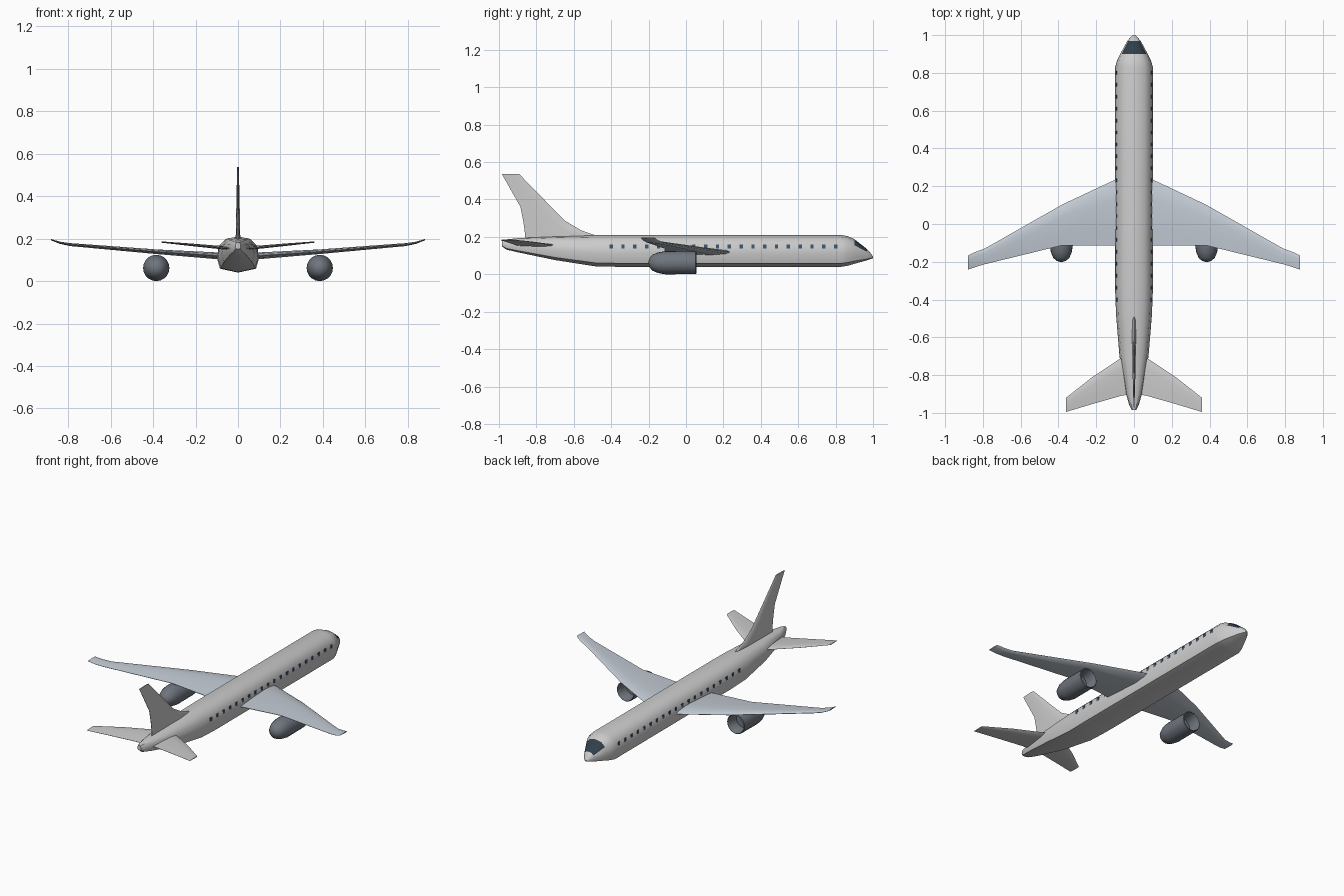
import bpy, bmesh, math

if "Cube" in bpy.data.objects:
    bpy.data.objects.remove(bpy.data.objects["Cube"])


def material(name, rgb):
    m = bpy.data.materials.new(name)
    m.diffuse_color = (*rgb, 1)
    m.use_nodes = True
    m.node_tree.nodes["Principled BSDF"].inputs["Base Color"].default_value = m.diffuse_color
    return m


WING = material("wing_grey", (0.55, 0.60, 0.66))
ENGINE = material("engine_grey", (0.16, 0.18, 0.21))
GLASS = material("cockpit_glass", (0.03, 0.05, 0.07))
WINDOW = material("window_blue", (0.05, 0.10, 0.18))


def finish(name, bm, mats=(), mirror=False, angle=30):
    bmesh.ops.recalc_face_normals(bm, faces=bm.faces[:])
    me = bpy.data.meshes.new(name)
    bm.to_mesh(me)
    bm.free()
    ob = bpy.data.objects.new(name, me)
    bpy.context.collection.objects.link(ob)
    for m in mats:
        me.materials.append(m)
    if mirror:
        ob.modifiers.new("mirror", 'MIRROR').use_mirror_merge = False
    bpy.ops.object.select_all(action='DESELECT')
    ob.select_set(True)
    bpy.context.view_layer.objects.active = ob
    bpy.ops.object.shade_smooth_by_angle(angle=math.radians(angle))
    return ob


def loft(rings, caps=True):
    """Skin a list of equal-length point rings; returns bmesh and face grid."""
    bm = bmesh.new()
    vs = [[bm.verts.new(p) for p in r] for r in rings]
    n = len(vs[0])
    grid = [[bm.faces.new((a[i], a[(i + 1) % n], b[(i + 1) % n], b[i])) for i in range(n)]
            for a, b in zip(vs, vs[1:])]
    if caps:
        bm.faces.new(vs[0])
        bm.faces.new(vs[-1])
    return bm, grid


# Aerofoil outline: (chord fraction, half-thickness fraction)
FOIL = [(0, 0), (0.06, 0.6), (0.3, 1), (0.7, 0.6), (1, 0.1),
        (1, -0.1), (0.7, -0.6), (0.3, -1), (0.06, -0.6)]


def flat_wing(name, stations, mats=()):
    # station: x, leading y, trailing y, z, half thickness
    rings = [[(x, le + (te - le) * c, z + t * h) for c, t in FOIL]
             for x, le, te, z, h in stations]
    finish(name, loft(rings)[0], mats, mirror=True)


# Fuselage: one cross-section scaled along the length
half = [(0, 1), (0.55, 0.94), (0.88, 0.755), (1, 0.42), (0.85, 0.11), (0, 0)]
section = half + [(-x, z) for x, z in half[-2:0:-1]]
body = [  # y, half width, bottom, top
    (-0.985, 0.012, 0.150, 0.183), (-0.96, 0.025, 0.132, 0.187),
    (-0.90, 0.042, 0.118, 0.193), (-0.70, 0.077, 0.076, 0.203),
    (-0.48, 0.095, 0.042, 0.210), (-0.35, 0.1, 0.040, 0.210),
    (0.83, 0.1, 0.040, 0.210), (0.865, 0.09, 0.046, 0.204),
    (0.90, 0.073, 0.056, 0.188), (0.968, 0.036, 0.075, 0.135),
    (0.99, 0.018, 0.083, 0.110), (1.0, 0.006, 0.086, 0.096)]
bm, grid = loft([[(x * w, y, b + z * (t - b)) for x, z in section] for y, w, b, t in body])
# Cockpit windscreen is the upper nose faces
for i in (0, 1, -1, -2):
    grid[8][i].material_index = 1
finish("fuselage", bm, [None, GLASS], angle=35)

# Main wings
flat_wing("wings", [
    (0.05, 0.255, -0.115, 0.115, 0.016), (0.095, 0.237, -0.115, 0.119, 0.016),
    (0.38, 0.103, -0.113, 0.138, 0.011), (0.79, -0.13, -0.213, 0.172, 0.007),
    (0.84, -0.148, -0.228, 0.181, 0.005), (0.88, -0.167, -0.242, 0.195, 0.003)], [WING])

# Tailplanes
flat_wing("tailplanes", [
    (0.01, -0.68, -0.90, 0.152, 0.008), (0.07, -0.71, -0.91, 0.157, 0.008),
    (0.22, -0.81, -0.953, 0.171, 0.006), (0.36, -0.92, -0.995, 0.184, 0.003)])

# Tail fin, with a fillet at its leading root
fin = [  # z, leading y, trailing y, half thickness
    (0.18, -0.40, -0.86, 0.011), (0.207, -0.48, -0.86, 0.011),
    (0.235, -0.56, -0.863, 0.010), (0.285, -0.645, -0.87, 0.009),
    (0.36, -0.72, -0.885, 0.008), (0.537, -0.893, -0.985, 0.004)]
finish("tail_fin", loft([[(t * h, le + (te - le) * c, z) for c, t in FOIL]
                         for z, le, te, h in fin])[0])

# Engines: a turned nacelle with open intake and rounded rear
profile = [  # y, radius, from the intake back plate out over the lip to the rear
    (-0.02, 0.012), (-0.02, 0.048), (0.05, 0.054), (0.055, 0.057), (0.052, 0.061),
    (-0.11, 0.062), (-0.15, 0.055), (-0.18, 0.042), (-0.195, 0.025), (-0.20, 0.008)]
N = 20
bm, grid = loft([[(0.385 + r * math.cos(2 * math.pi * i / N), y,
                   0.062 + r * math.sin(2 * math.pi * i / N)) for i in range(N)]
                 for y, r in profile])
finish("engines", bm, [ENGINE], mirror=True)

# Cabin windows
bm = bmesh.new()
for i in range(20):
    box = bmesh.ops.create_cube(bm, size=1)["verts"]
    bmesh.ops.scale(bm, vec=(0.008, 0.018, 0.022), verts=box)
    bmesh.ops.translate(bm, vec=(0.0905, -0.40 + i * 1.2 / 19, 0.148), verts=box)
finish("cabin_windows", bm, [WINDOW], mirror=True)
